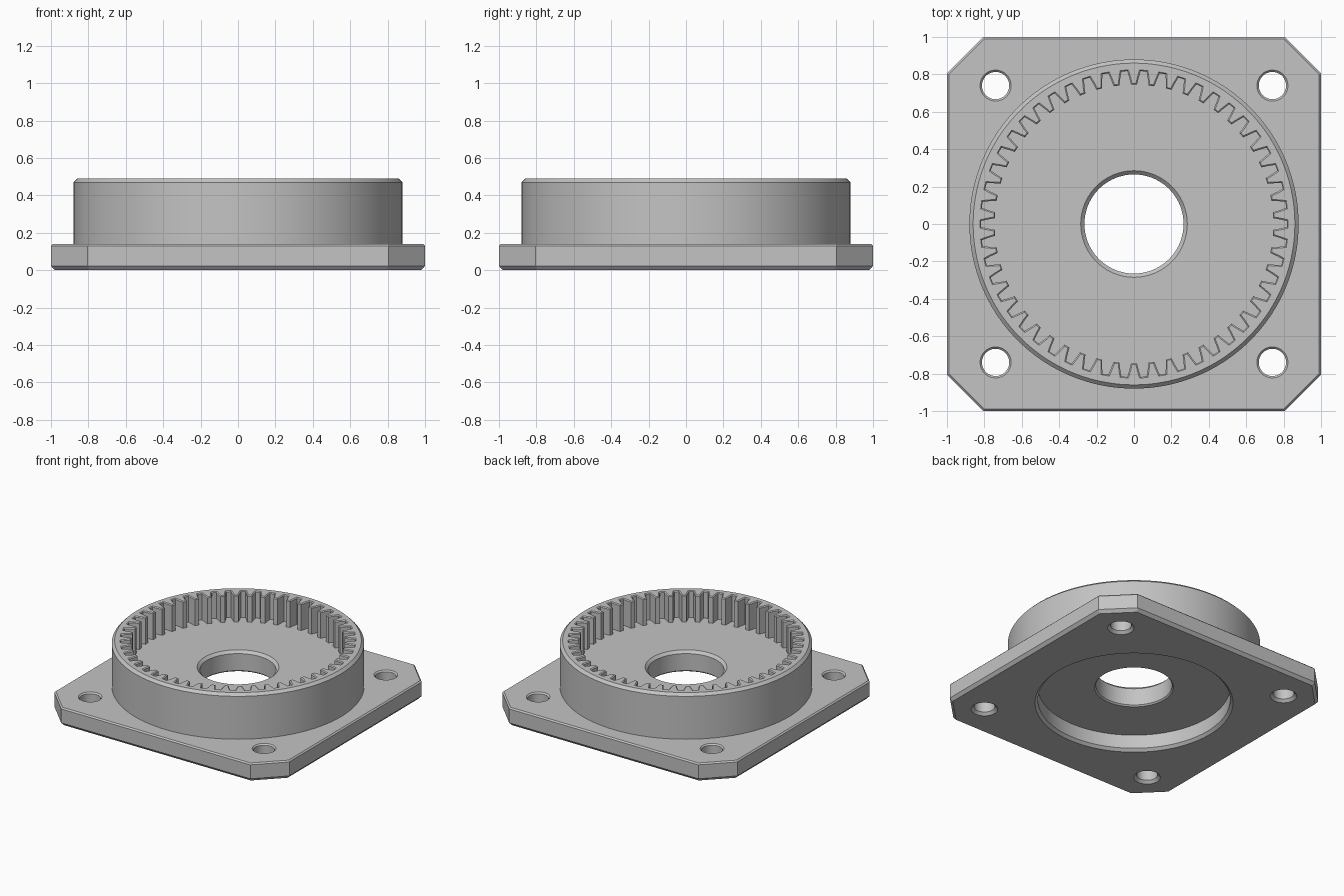
import bpy, bmesh
from math import sin, cos, pi

if "Cube" in bpy.data.objects:
    bpy.data.objects.remove(bpy.data.objects["Cube"])

TEETH = 50
ROOT_R, PITCH_R, TIP_R = 0.818, 0.779, 0.745
PLATE_TOP, RIM_TOP, FLOOR, RECESS = 0.14, 0.49, 0.285, 0.125

steel = bpy.data.materials.new("grey metal")
steel.use_nodes = True
steel.diffuse_color = (0.55, 0.55, 0.55, 1)
steel.node_tree.nodes["Principled BSDF"].inputs["Base Color"].default_value = (0.55, 0.55, 0.55, 1)


def loft(name, rings):
    """Closed solid through a stack of (outline, height) rings."""
    bm = bmesh.new()
    loops = [[bm.verts.new((x, y, z)) for x, y in pts] for pts, z in rings]
    bm.faces.new(loops[0][::-1])
    bm.faces.new(loops[-1])
    for a, b in zip(loops, loops[1:]):
        for i in range(len(a)):
            j = (i + 1) % len(a)
            bm.faces.new((a[i], a[j], b[j], b[i]))
    mesh = bpy.data.meshes.new(name)
    bm.to_mesh(mesh)
    bm.free()
    mesh.materials.append(steel)
    ob = bpy.data.objects.new(name, mesh)
    bpy.context.scene.collection.objects.link(ob)
    return ob


def circle(r, n, cx=0, cy=0):
    return [(cx + r * cos(2 * pi * i / n), cy + r * sin(2 * pi * i / n)) for i in range(n)]


def lathe(name, profile, n=144, cx=0, cy=0):
    return loft(name, [(circle(r, n, cx, cy), z) for r, z in profile])


def clipped_square(inset):
    s, c = 1 - inset, 0.805 - 0.414 * inset
    pts = []
    for k in range(4):
        for x, y in ((s, -c), (s, c)):
            for _ in range(k):
                x, y = -y, x
            pts.append((x, y))
    return pts


def tooth_space(grow):
    """Outline of the toothed bore, widened by grow; one gap per tooth pitch."""
    pts = []
    half_gap = ((TIP_R, 0.031), (PITCH_R, 0.025), (ROOT_R, 0.016))
    for t in range(TEETH):
        mid = 2 * pi * t / TEETH
        for side, steps in ((-1, half_gap), (1, half_gap[::-1])):
            for r, w in steps:
                a = mid + side * (w + grow) / r
                pts.append(((r + grow) * cos(a), (r + grow) * sin(a)))
    return pts


# Solid body: chamfered mounting plate and round housing
body = loft("gear_housing", [(clipped_square(0.02), 0), (clipped_square(0), 0.023),
                             (clipped_square(0), PLATE_TOP - 0.01),
                             (clipped_square(0.01), PLATE_TOP)])
housing = lathe("round_housing", [(0.88, 0.06), (0.88, RIM_TOP - 0.02), (0.86, RIM_TOP)])

# Cutters: toothed bore, rear recess, shaft hole and bolt holes
cutters = [
    loft("tooth_cutter", [(tooth_space(0), FLOOR), (tooth_space(0), RIM_TOP - 0.006),
                          (tooth_space(0.01), RIM_TOP + 0.004)]),
    lathe("recess_cutter", [(0.71, -0.02), (0.67, 0.02), (0.67, RECESS)]),
    lathe("shaft_cutter", [(0.295, RECESS - 0.02), (0.265, RECESS + 0.01),
                           (0.265, FLOOR - 0.02), (0.305, FLOOR + 0.02)], 96),
]
for sx in (-1, 1):
    for sy in (-1, 1):
        cutters.append(lathe("bolt_cutter",
                             [(0.113, -0.02), (0.073, 0.02), (0.073, PLATE_TOP - 0.01),
                              (0.103, PLATE_TOP + 0.02)], 48, sx * 0.74, sy * 0.74))

for tool, mode in [(housing, 'UNION')] + [(c, 'DIFFERENCE') for c in cutters]:
    mod = body.modifiers.new(tool.name, 'BOOLEAN')
    mod.operation = mode
    mod.solver = 'EXACT'
    mod.object = tool
    tool.hide_render = True

# Bake the cuts and drop the helpers
bpy.context.view_layer.update()
baked = bpy.data.meshes.new_from_object(body.evaluated_get(bpy.context.evaluated_depsgraph_get()))
body.modifiers.clear()
body.data = baked
for tool in [housing] + cutters:
    bpy.data.objects.remove(tool)

bpy.ops.object.select_all(action='DESELECT')
body.select_set(True)
bpy.context.view_layer.objects.active = body
bpy.ops.object.shade_smooth_by_angle(angle=0.4)
